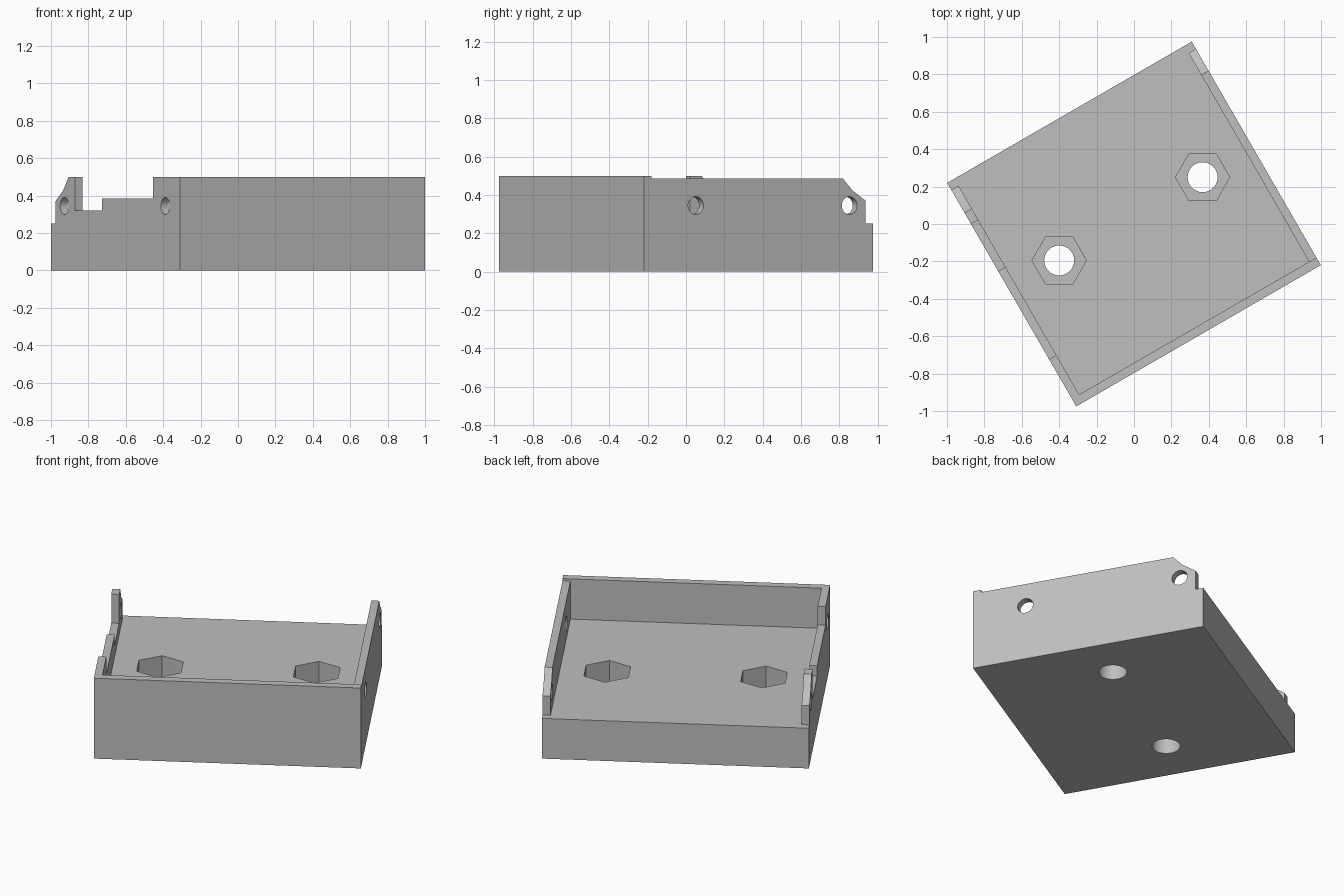
import bpy, bmesh, math
from mathutils import Matrix

cube = bpy.data.objects.get("Cube")
if cube:
    bpy.data.objects.remove(cube, do_unlink=True)

# One plain grey for the whole tray
grey = bpy.data.materials.new("plain grey")
grey.use_nodes = True
colour = (0.52, 0.52, 0.52, 1)
grey.diffuse_color = colour
grey.node_tree.nodes["Principled BSDF"].inputs["Base Color"].default_value = colour

TURN = Matrix.Rotation(math.radians(30), 4, 'Z')
U, V = 0.755, 0.69            # half width and half depth
IN_U, IN_V = 0.71, 0.643      # inner wall faces
FLOOR, TOP, OVER = 0.25, 0.5, 0.7


def finish(name, bm, matrix):
    bmesh.ops.recalc_face_normals(bm, faces=bm.faces)
    bm.transform(matrix)
    mesh = bpy.data.meshes.new(name)
    bm.to_mesh(mesh)
    bm.free()
    mesh.materials.append(grey)
    obj = bpy.data.objects.new(name, mesh)
    bpy.context.collection.objects.link(obj)
    return obj


def box(name, low, high):
    bm = bmesh.new()
    bmesh.ops.create_cube(bm, size=1)
    for v in bm.verts:
        v.co = [lo + (c + 0.5) * (hi - lo) for c, lo, hi in zip(v.co, low, high)]
    return finish(name, bm, TURN)


def side_prism(name, outline, u0, u1):
    """Extrude a (depth, height) outline across the width."""
    bm = bmesh.new()
    face = bm.faces.new([bm.verts.new((u0, v, z)) for v, z in outline])
    ext = bmesh.ops.extrude_face_region(bm, geom=[face])["geom"]
    for g in ext:
        if isinstance(g, bmesh.types.BMVert):
            g.co.x = u1
    return finish(name, bm, TURN)


def cylinder(name, sides, radius, length, matrix):
    bm = bmesh.new()
    bmesh.ops.create_cone(bm, cap_ends=True, segments=sides,
                          radius1=radius, radius2=radius, depth=length)
    return finish(name, bm, matrix)


tray = box("tray", (-U, -V, 0), (U, V, TOP))

# Open interior, running out through the back
cutters = [box("cavity_cutter", (-IN_U, -IN_V, FLOOR), (IN_U, 0.9, OVER))]

# Trimmed tops and chamfered back ends of the side walls
back_end = [(0.565, 0.425), (0.645, 0.37), (0.645, FLOOR), (0.9, FLOOR), (0.9, OVER)]
right_trim = [(-IN_V, OVER), (-IN_V, 0.485), (0.51, 0.485)] + back_end
left_trim = [(0.47, OVER), (0.504, TOP)] + back_end
notch = [(-0.4, OVER), (-0.4, 0.385), (0.145, 0.385), (0.145, 0.32),
         (0.435, 0.32), (0.435, OVER)]
cutters += [side_prism("plain_wall_cutter", right_trim, 0.6, 0.9),
            side_prism("notched_wall_cutter", left_trim, -0.9, -0.6),
            side_prism("notch_cutter", notch, -0.9, -0.6)]

# Round holes through the side walls
for side, depths in ((1, (-0.377, 0.548)), (-1, (-0.53, 0.548))):
    for v in depths:
        place = (TURN @ Matrix.Translation((side * U, v, 0.345))
                 @ Matrix.Rotation(math.pi / 2, 4, 'Y'))
        cutters.append(cylinder("wall_hole_cutter", 32, 0.046, 0.3, place))

# Hexagonal nut pockets with round bolt holes in the floor
for x, y in ((0.367, 0.25), (-0.4, -0.195)):
    pocket = Matrix.Translation((x, y, 0.26))
    cutters.append(cylinder("nut_pocket_cutter", 6, 0.145, 0.3,
                            pocket @ Matrix.Rotation(math.pi / 2, 4, 'Z')))
    cutters.append(cylinder("bolt_hole_cutter", 48, 0.08, 0.8,
                            Matrix.Translation((x, y, 0.1))))

# Cut everything, then bake the result
for cutter in cutters:
    mod = tray.modifiers.new(cutter.name, 'BOOLEAN')
    mod.operation = 'DIFFERENCE'
    mod.solver = 'EXACT'
    mod.object = cutter
bpy.context.view_layer.update()
baked = bpy.data.meshes.new_from_object(
    tray.evaluated_get(bpy.context.evaluated_depsgraph_get()))
tray.modifiers.clear()
tray.data = baked
for cutter in cutters:
    bpy.data.objects.remove(cutter, do_unlink=True)

# Smooth round holes, sharp edges elsewhere
bpy.ops.object.select_all(action='DESELECT')
tray.select_set(True)
bpy.context.view_layer.objects.active = tray
bpy.ops.object.shade_smooth_by_angle(angle=math.radians(30))
